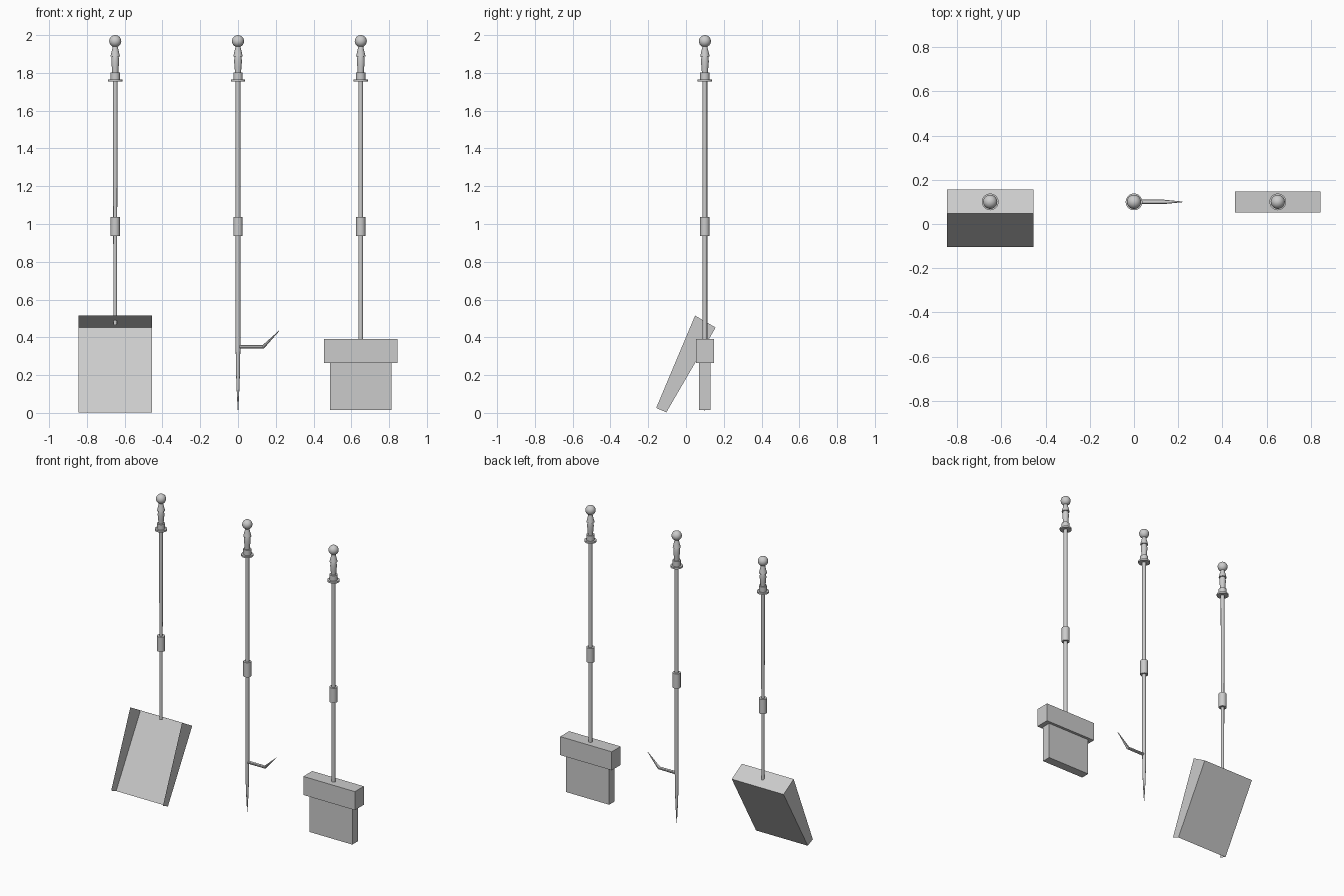
import bpy, bmesh, math

if "Cube" in bpy.data.objects:
    bpy.data.objects.remove(bpy.data.objects["Cube"])

Y = 0.10  # depth of all three shafts


def finish(name, bm, smooth=True, fix_normals=True):
    if fix_normals:
        bmesh.ops.recalc_face_normals(bm, faces=bm.faces[:])
    me = bpy.data.meshes.new(name)
    bm.to_mesh(me)
    bm.free()
    ob = bpy.data.objects.new(name, me)
    bpy.context.collection.objects.link(ob)
    if smooth:
        bpy.ops.object.select_all(action='DESELECT')
        bpy.context.view_layer.objects.active = ob
        ob.select_set(True)
        bpy.ops.object.shade_smooth_by_angle(angle=math.radians(35))
    return ob


def lathe(name, x, profile, sides=20):
    """Turned part: profile is (radius, z) from bottom to top, capped at both ends."""
    bm = bmesh.new()
    rings = []
    for r, z in profile:
        rings.append([bm.verts.new((x + r * math.cos(2 * math.pi * i / sides),
                                    Y + r * math.sin(2 * math.pi * i / sides), z))
                      for i in range(sides)])
    for a, b in zip(rings, rings[1:]):
        for i in range(sides):
            j = (i + 1) % sides
            bm.faces.new((a[i], a[j], b[j], b[i]))
    bm.faces.new(rings[0][::-1])
    bm.faces.new(rings[-1])
    return finish(name, bm)


def box(name, x, size, z0):
    bm = bmesh.new()
    bmesh.ops.create_cube(bm, size=1)
    bmesh.ops.scale(bm, vec=size, verts=bm.verts)
    bmesh.ops.translate(bm, vec=(x, Y, z0 + size[2] / 2), verts=bm.verts)
    return finish(name, bm, smooth=False)


def handle(tool, x, shaft):
    lathe(tool + "_shaft", x, shaft + [(0.0125, 1.757)], 16)
    lathe(tool + "_coupler", x, [(0.025, 0.936), (0.025, 1.036)])
    # flange, collar and turned grip
    lathe(tool + "_grip", x, [
        (0.038, 1.755), (0.038, 1.766), (0.025, 1.766), (0.025, 1.802),
        (0.016, 1.802), (0.018, 1.83), (0.021, 1.86), (0.019, 1.88),
        (0.018, 1.886), (0.025, 1.888), (0.021, 1.905), (0.015, 1.93),
        (0.012, 1.945)])
    # ball knob
    bm = bmesh.new()
    bmesh.ops.create_uvsphere(bm, u_segments=20, v_segments=12, radius=0.032)
    bmesh.ops.translate(bm, vec=(x, Y, 1.968), verts=bm.verts)
    finish(tool + "_knob", bm)


handle("shovel", -0.65, [(0.010, 0.465), (0.0105, 0.95), (0.0105, 1.0)])
handle("poker", 0.0, [(0.001, 0.01), (0.004, 0.06), (0.008, 0.14),
                      (0.011, 0.24), (0.0125, 0.36)])
handle("brush", 0.65, [(0.0125, 0.385)])

# shovel pan: thin sheet floor, back wall and two sides
bm = bmesh.new()
section = [(0.048, 0.515), (0.157, 0.452), (-0.104, 0.003), (-0.158, 0.026)]
left, right = ([bm.verts.new((-0.65 + s * 0.195, y, z)) for y, z in section]
               for s in (-1, 1))
bm.faces.new((left[0], right[0], right[1], left[1]))
bm.faces.new((left[1], right[1], right[2], left[2]))
bm.faces.new(left[::-1])
bm.faces.new(right)
finish("shovel_pan", bm, smooth=False)

# poker hook: bent rod tapering to a point
cu = bpy.data.curves.new("poker_hook", 'CURVE')
cu.dimensions = '3D'
cu.bevel_depth = 0.01
cu.bevel_resolution = 3
cu.use_fill_caps = True
sp = cu.splines.new('POLY')
path = [(0.0, 0.35, 1.0), (0.134, 0.35, 1.0), (0.218, 0.435, 0.15)]
sp.points.add(len(path) - 1)
for p, (px, pz, r) in zip(sp.points, path):
    p.co = (px, Y, pz, 1)
    p.radius = r
    sp.use_smooth = True
hook = bpy.data.objects.new("poker_hook", cu)
bpy.context.collection.objects.link(hook)
bpy.ops.object.select_all(action='DESELECT')
bpy.context.view_layer.objects.active = hook
hook.select_set(True)
bpy.ops.object.convert(target='MESH')
bpy.ops.object.shade_smooth_by_angle(angle=math.radians(35))

# brush head and bristle block
box("brush_head", 0.65, (0.388, 0.096, 0.126), 0.265)
box("brush_bristles", 0.65, (0.324, 0.06, 0.252), 0.015)
